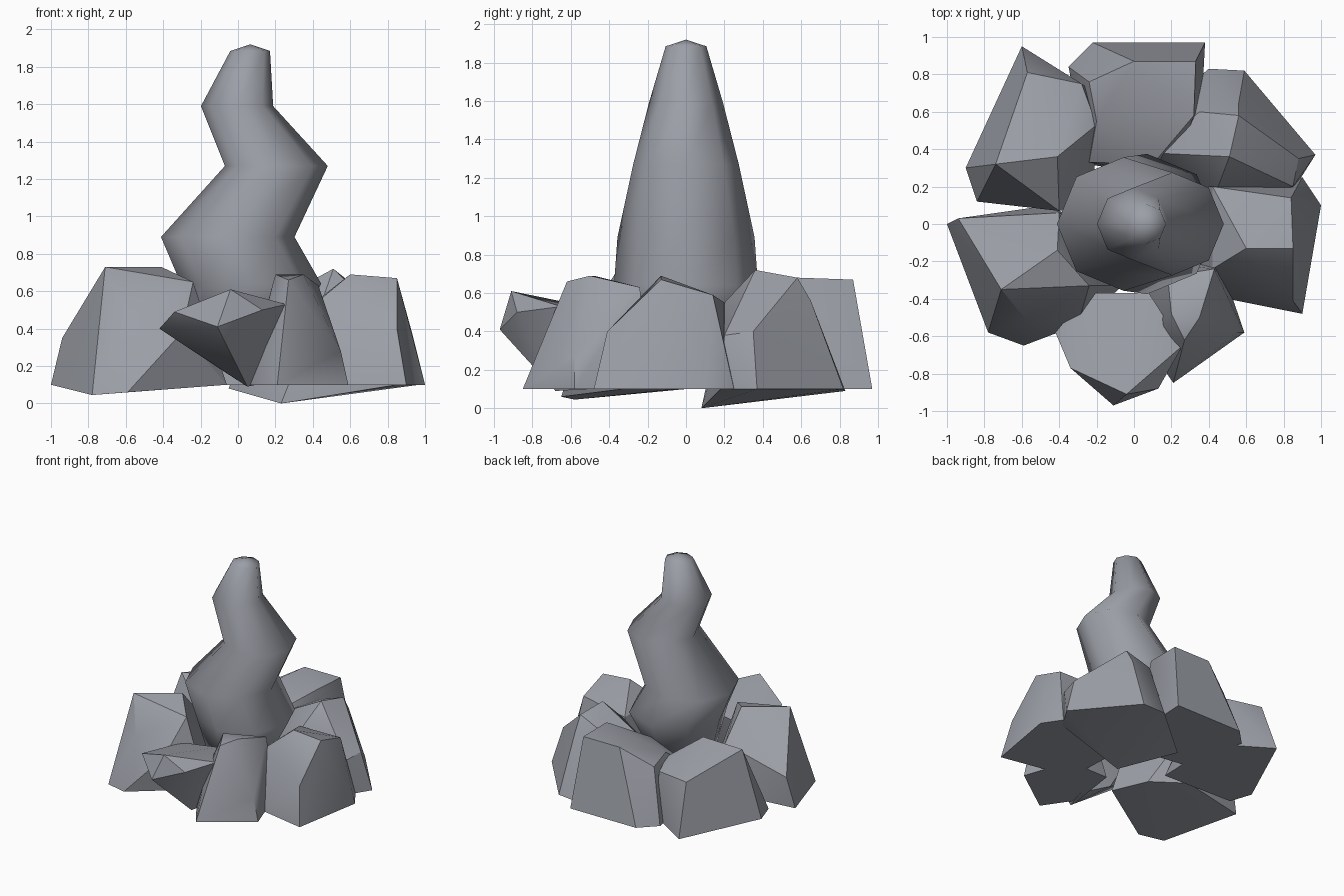
import bpy, bmesh, math

grey = bpy.data.materials.new("stone grey")
grey.diffuse_color = (0.33, 0.345, 0.385, 1)


def finish(name, bm, angle):
    bmesh.ops.recalc_face_normals(bm, faces=bm.faces)
    mesh = bpy.data.meshes.new(name)
    bm.to_mesh(mesh)
    bm.free()
    mesh.materials.append(grey)
    obj = bpy.data.objects.new(name, mesh)
    bpy.context.collection.objects.link(obj)
    bpy.ops.object.select_all(action='DESELECT')
    obj.select_set(True)
    bpy.context.view_layer.objects.active = obj
    bpy.ops.object.shade_smooth_by_angle(angle=math.radians(angle))
    return obj


def rock(name, points):
    """Chunky stone: convex hull of its corner points."""
    bm = bmesh.new()
    for p in points:
        bm.verts.new(p)
    res = bmesh.ops.convex_hull(bm, input=bm.verts)
    junk = {e for e in res["geom_interior"] + res["geom_unused"]
            if isinstance(e, bmesh.types.BMVert)}
    bmesh.ops.delete(bm, geom=list(junk), context='VERTS')
    bmesh.ops.dissolve_limit(bm, angle_limit=math.radians(4),
                             verts=bm.verts, edges=bm.edges)
    finish(name, bm, 32)


# Flame: eight-sided rings (centre x, z, radius) swaying from side to side
rings = [(0.02, 0.30, 0.24), (0.07, 0.64, 0.375), (-0.055, 0.89, 0.357),
         (0.205, 1.27, 0.275), (-0.005, 1.59, 0.193), (0.065, 1.885, 0.106)]
bm = bmesh.new()
loops = [[bm.verts.new((cx + r * math.cos(i * math.pi / 4),
                        r * math.sin(i * math.pi / 4), z)) for i in range(8)]
         for cx, z, r in rings]
for a, b in zip(loops, loops[1:]):
    for i in range(8):
        j = (i + 1) % 8
        bm.faces.new((a[i], a[j], b[j], b[i]))
tip = bm.verts.new((0.065, 0, 1.92))
for i in range(8):
    bm.faces.new((loops[-1][i], loops[-1][(i + 1) % 8], tip))
bm.faces.new(loops[0][::-1])
finish("flame", bm, 75)

# Ring of stones around the flame
rock("rock_back_left", [
    (-0.60, 0.95, 0.10), (-0.90, 0.30, 0.10), (-0.84, 0.12, 0.10),
    (-0.22, 0.10, 0.10), (-0.20, 0.70, 0.10), (-0.57, 0.81, 0.51),
    (-0.74, 0.32, 0.64), (-0.28, 0.75, 0.50),
    (-0.41, 0.36, 0.67), (-0.20, 0.53, 0.52), (-0.40, 0.07, 0.48)])
rock("rock_back", [
    (-0.22, 0.97, 0.10), (0.38, 0.97, 0.10), (-0.35, 0.84, 0.10),
    (0.36, 0.60, 0.10), (-0.25, 0.32, 0.10), (0.20, 0.25, 0.10),
    (0.00, 0.87, 0.67), (0.33, 0.87, 0.67), (-0.24, 0.76, 0.53),
    (0.32, 0.58, 0.68), (-0.20, 0.55, 0.56), (0.10, 0.32, 0.52),
    (-0.24, 0.33, 0.40)])
rock("rock_back_right", [
    (0.97, 0.37, 0.10), (0.59, 0.82, 0.10), (0.40, 0.83, 0.09),
    (-0.05, 0.45, 0.08), (0.23, 0.08, 0.00), (0.85, 0.18, 0.10),
    (0.88, 0.35, 0.40), (0.85, 0.20, 0.38), (0.56, 0.65, 0.56),
    (0.56, 0.58, 0.68), (0.51, 0.36, 0.72), (0.35, 0.60, 0.60),
    (0.10, 0.38, 0.50), (0.45, 0.20, 0.55)])
rock("rock_right", [
    (1.00, 0.10, 0.10), (0.90, -0.48, 0.10), (0.50, -0.40, 0.10),
    (0.90, 0.25, 0.10), (0.28, 0.20, 0.10), (0.30, -0.28, 0.10),
    (0.93, 0.08, 0.38),
    (0.85, -0.41, 0.40), (0.85, -0.13, 0.67), (0.60, -0.13, 0.69),
    (0.84, 0.14, 0.59), (0.42, -0.24, 0.54), (0.42, 0.20, 0.55)])
rock("rock_front_right", [
    (0.21, -0.85, 0.10), (0.59, -0.58, 0.10), (0.04, -0.60, 0.10),
    (0.46, -0.20, 0.10), (0.10, -0.20, 0.10), (0.55, -0.58, 0.28),
    (0.27, -0.62, 0.66), (0.35, -0.50, 0.69), (0.20, -0.48, 0.69),
    (0.43, -0.24, 0.63), (0.12, -0.60, 0.38), (0.18, -0.28, 0.55)])
rock("rock_front", [
    (-0.11, -0.97, 0.41), (-0.04, -0.91, 0.61), (-0.34, -0.77, 0.49),
    (-0.42, -0.58, 0.40), (0.13, -0.88, 0.50), (0.26, -0.65, 0.53),
    (0.05, -0.68, 0.09), (0.10, -0.50, 0.10), (-0.12, -0.42, 0.20),
    (-0.25, -0.37, 0.45), (0.08, -0.37, 0.50)])
rock("rock_front_left", [
    (-1.00, 0.00, 0.10), (-0.78, -0.58, 0.045), (-0.59, -0.65, 0.06),
    (-0.06, -0.33, 0.10), (-0.18, -0.05, 0.10), (-0.45, 0.10, 0.12),
    (-0.94, 0.03, 0.35), (-0.57, -0.52, 0.47), (-0.30, -0.54, 0.38),
    (-0.71, -0.35, 0.73), (-0.41, -0.14, 0.73),
    (-0.24, -0.33, 0.65), (-0.40, 0.06, 0.50)])
